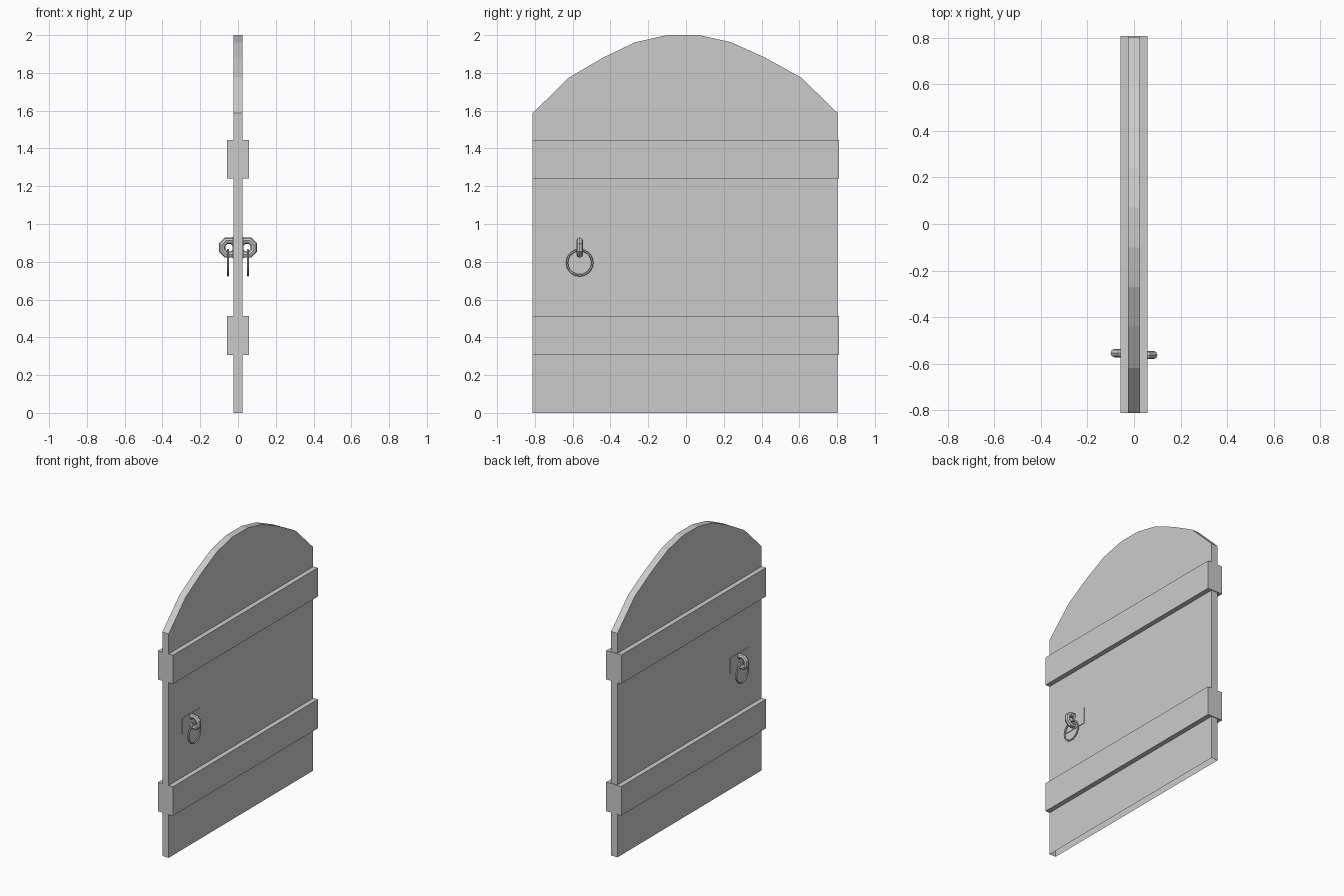
import bpy, bmesh, math
from mathutils import Matrix

if "Cube" in bpy.data.objects:
    bpy.data.objects.remove(bpy.data.objects["Cube"])


def finish(name, bm):
    bmesh.ops.recalc_face_normals(bm, faces=bm.faces)
    me = bpy.data.meshes.new(name)
    bm.to_mesh(me)
    bm.free()
    ob = bpy.data.objects.new(name, me)
    bpy.context.collection.objects.link(ob)
    return ob


def box(name, x0, x1, y0, y1, z0, z1):
    bm = bmesh.new()
    bmesh.ops.create_cube(bm, size=1)
    m = Matrix.Translation(((x0 + x1) / 2, (y0 + y1) / 2, (z0 + z1) / 2))
    m @= Matrix.Diagonal((x1 - x0, y1 - y0, z1 - z0, 1))
    bm.transform(m)
    return finish(name, bm)


def torus(name, loc, rot, major, minor, segs, sides, turn=0):
    bpy.ops.mesh.primitive_torus_add(major_radius=major, minor_radius=minor,
                                     major_segments=segs, minor_segments=sides)
    ob = bpy.context.object
    ob.name = name
    ob.data.transform(Matrix.Translation(loc) @ rot @ Matrix.Rotation(turn, 4, 'Z'))
    return ob


# Arched door panel, open along the bottom edge
profile = [(-0.812, 0), (-0.812, 1.587), (-0.62, 1.775), (-0.44, 1.88),
           (-0.27, 1.962), (-0.10, 2.0), (0.07, 2.0), (0.24, 1.962),
           (0.42, 1.88), (0.61, 1.775), (0.803, 1.587), (0.803, 0)]
T = 0.025
bm = bmesh.new()
back = [bm.verts.new((-T, y, z)) for y, z in profile]
front = [bm.verts.new((T, y, z)) for y, z in profile]
bm.faces.new(back)
bm.faces.new(front[::-1])
for i in range(len(profile) - 1):
    bm.faces.new((back[i], front[i], front[i + 1], back[i + 1]))
finish("door_panel", bm)

# Cross planks wrapping both sides
for name, z0, z1 in (("lower_plank", 0.307, 0.513), ("upper_plank", 1.241, 1.445)):
    box(name, -0.059, 0.059, -0.812, 0.809, z0, z1)

# Plate, staple and pull ring on each side
face_x = Matrix.Rotation(math.pi / 2, 4, 'Y')
face_y = Matrix.Rotation(math.pi / 2, 4, 'X')
for side, s, y in (("right", 1, -0.563), ("left", -1, -0.555)):
    xs = sorted((s * 0.02, s * 0.029))
    box(side + "_handle_plate", xs[0], xs[1], y - 0.10, y + 0.10, 0.818, 0.932)
    torus(side + "_staple", (s * 0.047, y, 0.875), face_y, 0.040, 0.018, 8, 8,
          math.pi / 8)
    torus(side + "_pull_ring", (s * 0.052, y, 0.795), face_x, 0.067, 0.006, 20, 6)
